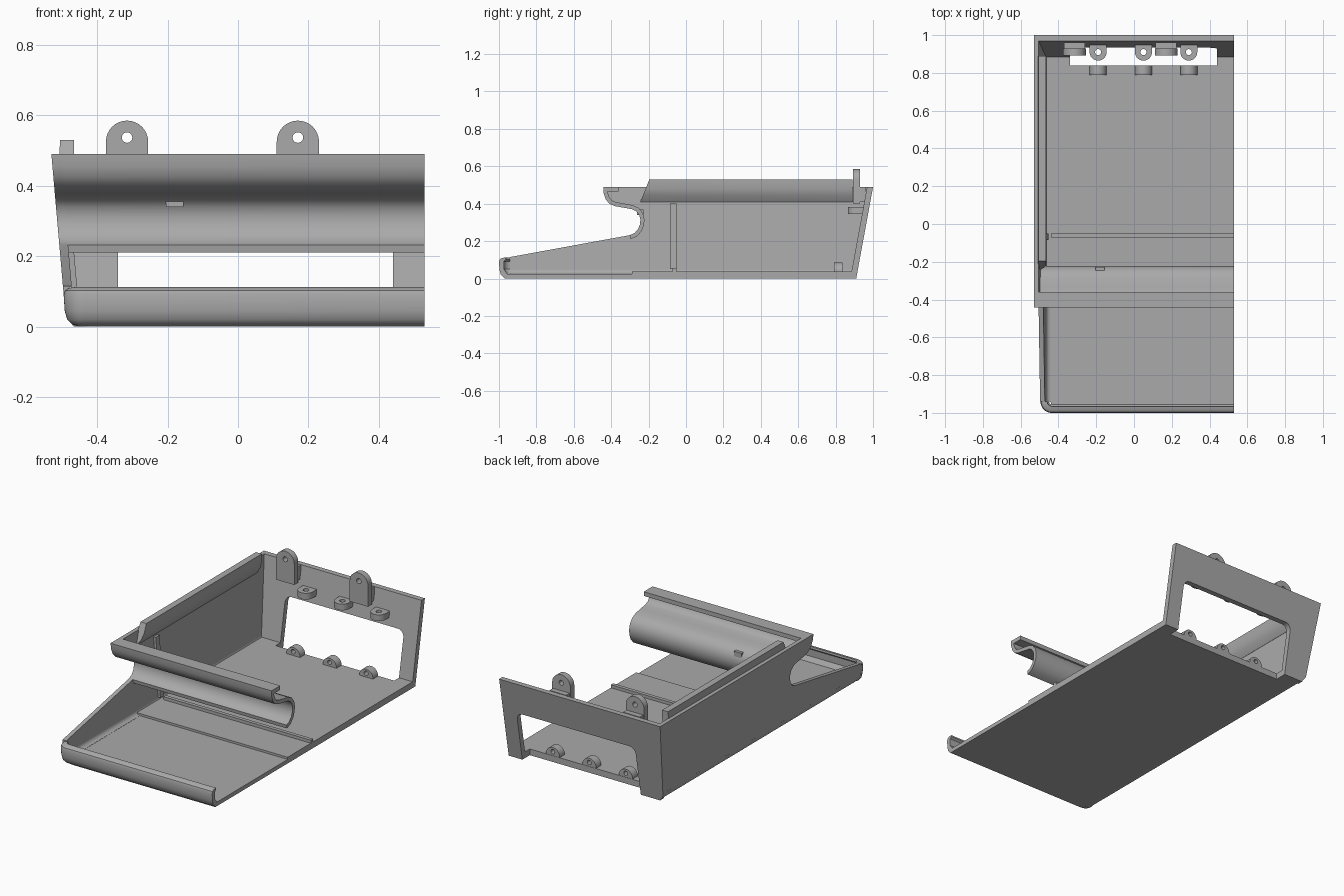
import bpy, bmesh, math
from mathutils import Vector

if "Cube" in bpy.data.objects:
    bpy.data.objects.remove(bpy.data.objects["Cube"])

grey = bpy.data.materials.new("warm_grey_plastic")
grey.diffuse_color = (0.4, 0.4, 0.4, 1)
grey.use_nodes = True
grey.node_tree.nodes["Principled BSDF"].inputs["Base Color"].default_value = grey.diffuse_color


def finish(name, bm):
    bmesh.ops.recalc_face_normals(bm, faces=bm.faces)
    me = bpy.data.meshes.new(name)
    bm.to_mesh(me)
    bm.free()
    me.materials.append(grey)
    me.shade_smooth()
    me.set_sharp_from_angle(angle=math.radians(32))
    ob = bpy.data.objects.new(name, me)
    bpy.context.collection.objects.link(ob)
    return ob


def prism(name, loops, w0, w1, place):
    """Extrude a 2D outline (with optional holes) and place each point."""
    bm = bmesh.new()
    edges = []
    for loop in loops:
        vs = [bm.verts.new((u, v, 0)) for u, v in loop]
        if len(loops) == 1:
            bm.faces.new(vs)
        else:
            edges += [bm.edges.new((vs[i - 1], vs[i])) for i in range(len(vs))]
    if edges:
        bmesh.ops.triangle_fill(bm, edges=edges, use_beauty=True, normal=(0, 0, 1))
    ext = bmesh.ops.extrude_face_region(bm, geom=bm.faces[:], use_keep_orig=True)
    top = {g for g in ext["geom"] if isinstance(g, bmesh.types.BMVert)}
    for v in bm.verts:
        v.co = Vector(place(v.co.x, v.co.y, w1 if v in top else w0))
    return finish(name, bm)


def box(name, x0, x1, y0, y1, z0, z1):
    return prism(name, [[(x0, y0), (x1, y0), (x1, y1), (x0, y1)]], z0, z1,
                 lambda x, y, z: (x, y, z))


def arc(cx, cy, r, a0, a1, n=10):
    return [(cx + r * math.cos(math.radians(a0 + (a1 - a0) * i / n)),
             cy + r * math.sin(math.radians(a0 + (a1 - a0) * i / n))) for i in range(n + 1)]


def circle(cx, cy, r, n=20):
    return arc(cx, cy, r, 0, 360 - 360 / n, n - 1)


def outer_x(z):        # leaning side wall
    return -0.487 - 0.0875 * z


def back_y(z):         # leaning rear wall
    return 0.91 + 0.184 * z


along_x = lambda y, z, x: (x, y, z)
along_y = lambda x, z, y: (x, y, z)
along_z = lambda x, y, z: (x, y, z)
RIGHT = 0.53

# Cove and nose outline, from the slope edge up to the top
cove = [(-0.30, 0.232), (-0.275, 0.243), (-0.256, 0.265), (-0.246, 0.29), (-0.244, 0.315),
        (-0.25, 0.34), (-0.266, 0.36), (-0.29, 0.371), (-0.335, 0.379), (-0.38, 0.387),
        (-0.41, 0.40), (-0.43, 0.425), (-0.44, 0.455), (-0.442, 0.49)]

# Side wall
wall = [(-0.94, 0.05), (-0.94, 0.115)] + cove + [(back_y(0.49), 0.49), (back_y(0.05), 0.05)]
prism("side_wall", [wall], 0, 0.025, lambda y, z, t: (outer_x(z) + t, y, z))

# Rounded bottom edge of the side wall
edge = arc(-0.4415, 0.05, 0.05, 180, 270, 8) + arc(-0.4415, 0.05, 0.025, 270, 180, 8)
prism("rounded_bottom_edge", [edge], -0.94, 0.91,
      lambda x, z, y: (x, y if y < 0 else back_y(z), z))

# Floor: thin front tray, thicker rear plate with a notch under the rear window
front = arc(-0.4115, -0.94, 0.03, 180, 270, 5) + [(RIGHT, -0.97), (RIGHT, -0.29), (-0.4415, -0.29)]
prism("front_floor", [front], 0, 0.024, along_z)
rear = [(-0.4415, -0.29), (RIGHT, -0.29), (RIGHT, 0.91), (0.44, 0.91), (0.44, 0.84),
        (-0.34, 0.84), (-0.34, 0.91), (-0.4415, 0.91)]
prism("rear_floor", [rear], 0, 0.037, along_z)
box("rear_floor_margin", -0.465, -0.44, -0.29, 0.9, 0.02, 0.037)

# Front lip swept around the front corner
lip = [(0.045, 0), (0.025, 0.005), (0.01, 0.02), (0.003, 0.045), (0, 0.09), (0.004, 0.102),
       (0.014, 0.109), (0.035, 0.113), (0.037, 0.102), (0.027, 0.092), (0.026, 0.05), (0.045, 0.024)]
path = [((RIGHT, -1), (0, 1))]
for px, py in arc(-0.435, -0.94, 0.06, 270, 180, 10):
    path.append(((px, py), ((-0.435 - px) / 0.06, (-0.94 - py) / 0.06)))
bm = bmesh.new()
rings = [[bm.verts.new((p[0] + n[0] * d, p[1] + n[1] * d, z)) for d, z in lip] for p, n in path]
for a, b in zip(rings, rings[1:]):
    for i in range(len(lip)):
        bm.faces.new((a[i - 1], a[i], b[i], b[i - 1]))
bm.faces.new(rings[0])
bm.faces.new(rings[-1])
finish("front_lip", bm)

# Nose shell: the cove outline thickened towards the inside
inner = []
for i, p in enumerate(cove):
    a, b = cove[max(i - 1, 0)], cove[min(i + 1, len(cove) - 1)]
    t = Vector((b[0] - a[0], b[1] - a[1])).normalized()
    inner.append((p[0] + t.y * 0.022, p[1] - t.x * 0.022))
inner[0] = (-0.297, 0.211)
inner[-1] = (-0.42, 0.49)
prism("nose_shell", [cove + inner[::-1]], 0, 1,
      lambda y, z, t: (RIGHT if t else outer_x(z) + 0.01, y, z))
box("nose_top_flange", -0.515, RIGHT, -0.438, -0.36, 0.465, 0.49)
box("nose_inner_clip", -0.205, -0.155, -0.262, -0.228, 0.34, 0.37)

# Rear wall with a window open at the bottom
rear_wall = ([(outer_x(0) + 0.02, 0), (-0.34, 0)] + arc(-0.30, 0.26, 0.04, 180, 90, 6)
             + arc(0.40, 0.26, 0.04, 90, 0, 6)
             + [(0.44, 0), (RIGHT, 0), (RIGHT, 0.49), (outer_x(0.49), 0.49), (outer_x(0.04), 0.04)])
prism("rear_wall", [rear_wall], 0, 0.032, lambda x, z, t: (x, back_y(z) - t, z))

# Raised rail along the top of the side wall
rail = [(-0.505, 0.53), (-0.466, 0.53), (-0.466, 0.48), (-0.475, 0.445), (-0.497, 0.41), (-0.512, 0.41)]
prism("top_rail", [rail], -0.22, 0.89,
      lambda x, z, y: (x, y + (0.4 * (z - 0.47) if y < 0 else 0), z))

# Ribs on the floor and side wall
box("floor_rib", -0.44, RIGHT, -0.072, -0.05, 0.03, 0.055)
rib = [(-0.085, 0.05), (-0.05, 0.05), (-0.05, 0.40), (-0.085, 0.40)]
prism("wall_rib", [rib], 0.02, 0.04, lambda y, z, t: (outer_x(z) + t, y, z))

# Upright mounting tabs on the rear wall
for i, cx in enumerate((-0.315, 0.17)):
    tab = arc(cx, 0.525, 0.06, 0, 180, 16) + [(cx - 0.06, 0.40), (cx + 0.06, 0.40)]
    prism(f"mounting_tab_{i + 1}", [tab, circle(cx, 0.537, 0.015)], 0.893, 0.93, along_y)
    box(f"tab_bracket_{i + 1}", cx - 0.055, cx + 0.055, 0.925, 0.962, 0.41, 0.49)

# Screw bosses above the window and lugs on the floor
for i, cx in enumerate((-0.19, 0.05, 0.29)):
    boss = arc(cx, 0.91, 0.045, 180, 360, 14) + [(cx + 0.045, 0.955), (cx - 0.045, 0.955)]
    prism(f"upper_boss_{i + 1}", [boss, circle(cx, 0.91, 0.016)], 0.345, 0.382, along_z)
    lug = arc(cx, 0.04, 0.045, 0, 180, 14) + [(cx - 0.045, 0.03), (cx + 0.045, 0.03)]
    prism(f"floor_lug_{i + 1}", [lug, circle(cx, 0.06, 0.013)], 0.79, 0.838, along_y)
